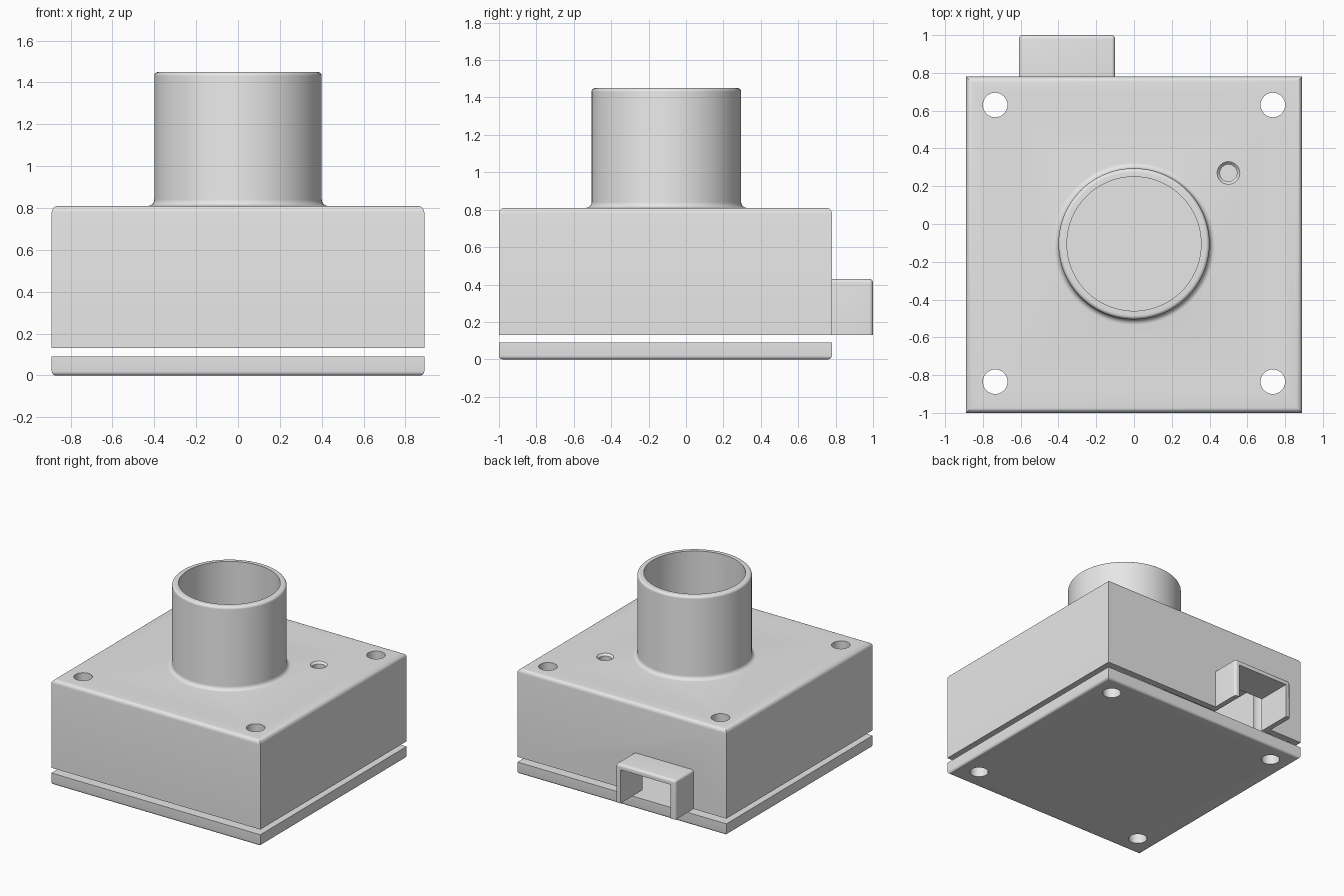
import bpy, bmesh, math
from mathutils import Vector, Matrix

if "Cube" in bpy.data.objects:
    bpy.data.objects.remove(bpy.data.objects["Cube"], do_unlink=True)

grey = bpy.data.materials.new("plain grey")
grey.use_nodes = True
grey.diffuse_color = (0.8, 0.8, 0.8, 1)
grey.node_tree.nodes["Principled BSDF"].inputs["Base Color"].default_value = (0.8, 0.8, 0.8, 1)


def finish(name, bm):
    bmesh.ops.recalc_face_normals(bm, faces=bm.faces[:])
    mesh = bpy.data.meshes.new(name)
    bm.to_mesh(mesh)
    bm.free()
    mesh.materials.append(grey)
    obj = bpy.data.objects.new(name, mesh)
    bpy.context.collection.objects.link(obj)
    return obj


def box(name, lo, hi, bevel=0, rounded=None):
    """Box between two corners; edges whose midpoint passes the rule get rounded."""
    lo, hi = Vector(lo), Vector(hi)
    bm = bmesh.new()
    bmesh.ops.create_cube(bm, size=1)
    bmesh.ops.scale(bm, vec=hi - lo, verts=bm.verts)
    bmesh.ops.translate(bm, vec=(lo + hi) / 2, verts=bm.verts)
    if bevel:
        edges = [e for e in bm.edges if rounded((e.verts[0].co + e.verts[1].co) / 2)]
        bmesh.ops.bevel(bm, geom=edges, offset=bevel, segments=5, profile=0.5,
                        affect='EDGES')
    return finish(name, bm)


def cylinder(name, x, y, z0, z1, r0, r1=None, sides=48):
    bm = bmesh.new()
    bmesh.ops.create_cone(bm, cap_ends=True, segments=sides, radius1=r0,
                          radius2=r0 if r1 is None else r1, depth=z1 - z0,
                          matrix=Matrix.Translation((x, y, (z0 + z1) / 2)))
    return finish(name, bm)


def lathe(name, x, y, profile, sides=96):
    bm = bmesh.new()
    verts = [bm.verts.new((r, 0, z)) for r, z in profile]
    edges = [bm.edges.new(pair) for pair in zip(verts, verts[1:])]
    bmesh.ops.spin(bm, geom=verts + edges, cent=(0, 0, 0), axis=(0, 0, 1),
                   angle=math.tau, steps=sides)
    bmesh.ops.remove_doubles(bm, verts=bm.verts[:], dist=0.0001)
    bmesh.ops.translate(bm, vec=(x, y, 0), verts=bm.verts)
    return finish(name, bm)


def combine(obj, tool, operation):
    mod = obj.modifiers.new(tool.name, 'BOOLEAN')
    mod.operation, mod.solver, mod.object = operation, 'EXACT', tool
    bpy.context.view_layer.objects.active = obj
    bpy.ops.object.modifier_apply(modifier=mod.name)
    bpy.data.objects.remove(tool, do_unlink=True)


def arc(r, z, radius, start, end, steps=6):
    angles = [math.radians(start + (end - start) * i / steps) for i in range(steps + 1)]
    return [(r + radius * math.cos(a), z + radius * math.sin(a)) for a in angles]


W, FRONT, BACK = 0.89, -1.0, 0.78
BASE, TOP, WALL = 0.13, 0.81, 0.05
TUBE_Y = -0.105
SCREWS = [(x, y) for x in (-0.735, 0.735) for y in (-0.835, 0.63)]

# hollow housing, open underneath
housing = box("housing", (-W, FRONT, BASE), (W, BACK, TOP), 0.03, lambda m: m.z > TOP - 0.01)
combine(housing, box("cavity", (-W + WALL, FRONT + WALL, 0), (W - WALL, BACK - WALL, TOP - WALL)),
        'DIFFERENCE')

# screw posts
for x, y in SCREWS:
    combine(housing, cylinder("screw_post", x, y, BASE, TOP - 0.02, 0.12), 'UNION')

# lens tube with a flared foot and a rounded rim
profile = ([(0, TOP - 0.02), (0.43, TOP - 0.02)] + arc(0.43, TOP + 0.03, 0.03, 270, 180)
           + arc(0.38, 1.43, 0.02, 0, 90) + [(0, 1.45)])
combine(housing, lathe("lens_tube", 0, TUBE_Y, profile), 'UNION')
combine(housing, cylinder("tube_bore", 0, TUBE_Y, 0.6, 1.6, 0.355, sides=96), 'DIFFERENCE')

# cable shroud at the back, open at the rear and underneath
shroud = box("cable_shroud", (-0.61, BACK - 0.03, BASE), (-0.10, 1.0, 0.43), 0.02,
             lambda m: m.z > 0.42 and m.y > BACK or m.y > 0.99 and m.z > BASE + 0.01)
combine(housing, shroud, 'UNION')
combine(housing, box("shroud_opening", (-0.57, 0.65, 0), (-0.14, 1.1, 0.39)), 'DIFFERENCE')

# small indicator hole with a softened edge
combine(housing, cylinder("indicator_hole", 0.5, 0.27, 0.7, 0.9, 0.045), 'DIFFERENCE')
combine(housing, cylinder("indicator_lip", 0.5, 0.27, TOP - 0.015, TOP + 0.005, 0.045, 0.065),
        'DIFFERENCE')

# separate bottom cover
cover = box("bottom_cover", (-W, FRONT, 0), (W, BACK, 0.09), 0.02, lambda m: m.z < 0.01)

# screw holes through both parts
for part in (housing, cover):
    for x, y in SCREWS:
        combine(part, cylinder("screw_hole", x, y, -0.1, 1.0, 0.065), 'DIFFERENCE')
    bpy.ops.object.select_all(action='DESELECT')
    part.select_set(True)
    bpy.context.view_layer.objects.active = part
    bpy.ops.object.shade_smooth_by_angle(angle=math.radians(30))
